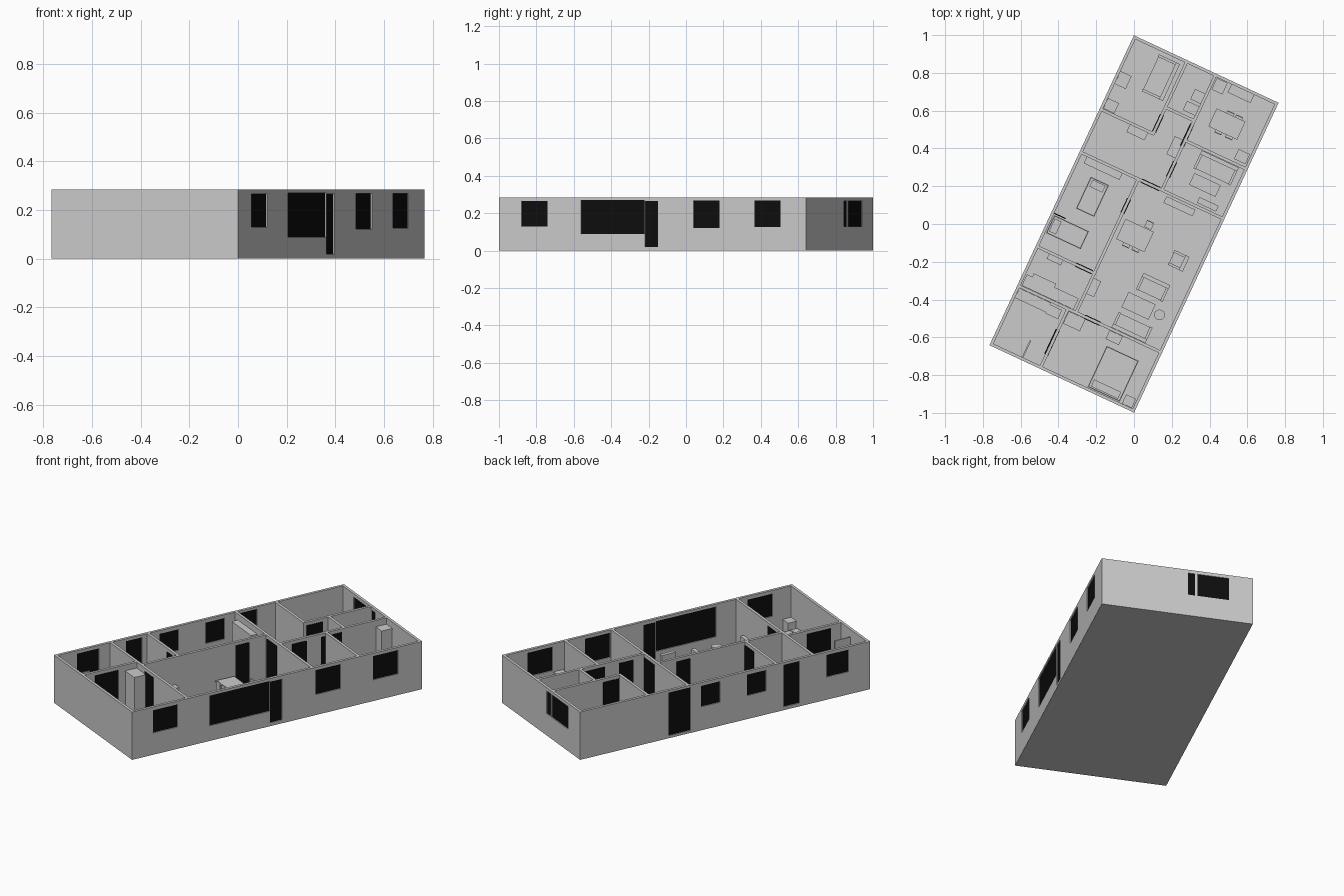
import bpy, bmesh, math
from mathutils import Matrix, Vector

if "Cube" in bpy.data.objects:
    bpy.data.objects.remove(bpy.data.objects["Cube"])

R = Matrix.Rotation(math.radians(-25), 4, 'Z')   # house is turned on its plot
HU, HV, H, T, F = 0.4225, 0.905, 0.285, 0.016, 0.012

black = bpy.data.materials.new("dark_panel")
black.diffuse_color = (0.004, 0.004, 0.004, 1)
black.use_nodes = True
black.node_tree.nodes["Principled BSDF"].inputs["Base Color"].default_value = black.diffuse_color


def make(name, boxes, mat=None):
    """One object out of boxes (u0, u1, v0, v1, z0, z1) in house axes."""
    bm = bmesh.new()
    for a, b, c, d, e, f in boxes:
        m = Matrix.Translation(((a + b) / 2, (c + d) / 2, (e + f) / 2)) @ Matrix.Diagonal((b - a, d - c, f - e, 1))
        bmesh.ops.create_cube(bm, size=1, matrix=R @ m)
    me = bpy.data.meshes.new(name)
    bm.to_mesh(me)
    bm.free()
    ob = bpy.data.objects.new(name, me)
    bpy.context.collection.objects.link(ob)
    if mat:
        me.materials.append(mat)
    return ob


def slab(along, pos, a, b, z0, z1, t):
    """Thin upright box centred on a wall line."""
    if along == 'v':
        return (pos - t / 2, pos + t / 2, a, b, z0, z1)
    return (a, b, pos - t / 2, pos + t / 2, z0, z1)


def outer_wall(name, along, pos, half, openings):
    """Outer wall with cut openings and a dark pane set into each."""
    wall = make(name, [slab(along, pos, -half, half, 0, H, T)])
    if not openings:
        return
    cut = make(name + "_cutter", [slab(along, pos, *o, T * 3) for o in openings])
    cut.hide_render = True
    mod = wall.modifiers.new("openings", 'BOOLEAN')
    mod.object, mod.operation, mod.solver = cut, 'DIFFERENCE', 'EXACT'
    bpy.context.view_layer.objects.active = wall
    bpy.ops.object.modifier_apply(modifier=mod.name)
    bpy.data.objects.remove(cut)
    make(name + "_panes", [slab(along, pos, *o, 0.005) for o in openings], black)


# Floor and outer walls
make("floor", [(-HU, HU, -HV, HV, 0, F)])
outer_wall("right_wall", 'v', HU - T / 2, HV, [
    (-.774, -.62, .13, .265), (-.421, -.048, .09, .27), (-.044, .031, .02, .265),
    (.241, .396, .122, .268), (.60, .754, .126, .268)])
outer_wall("left_wall", 'v', -HU + T / 2, HV, [
    (.217, .353, .015, .272), (.031, .149, .14, .265), (-.254, -.136, .14, .265),
    (-.465, -.365, .02, .27), (-.769, -.632, .135, .267)])
outer_wall("back_wall", 'u', HV - T / 2, HU - T, [(-.10, -.06, .13, .265), (-.29, -.113, .13, .265)])
outer_wall("front_wall", 'u', -HV + T / 2, HU - T, [])

# Inner walls: direction, position, from, to
IU, IV = HU - T, HV - T
for i, (d, p, a, b) in enumerate([
        ('u', .476, -IU, -.118), ('v', -.11, .468, IV), ('v', .058, .233, IV),
        ('u', .63, -.102, .05), ('u', .515, .066, IU), ('u', .225, -IU, IU),
        ('v', -.08, -.547, .217), ('u', -.325, -IU, -.088), ('u', -.555, -IU, IU),
        ('v', -.127, -IV, -.563)]):
    make(f"inner_wall_{i}", [slab(d, p, a, b, F, H, T)])
make("shower_screen", [slab('v', -.236, -IV, -.79, F, .24, .008)])
make("room_screen", [slab('u', -.127, -IU, -.34, F, .1, .006)], black)

# Inner doors
for i, (d, p, a, b) in enumerate([
        ('v', .056, .48, .61), ('v', -.11, .487, .586), ('u', .225, -.063, .045),
        ('u', -.325, -.188, -.092), ('v', -.129, -.823, -.677), ('v', -.08, .025, .11),
        ('v', .058, .3, .39), ('u', -.555, -.03, .06)]):
    make(f"inner_door_{i}", [slab(d, p, a, b, .015, .265, T + .007)], black)


def legs(a, b, c, d, z, w=.006):
    return [(u, u + w, v, v + w, F, z) for u in (a, b - w) for v in (c, d - w)]


def table(name, a, b, c, d, z):
    make(name, [(a, b, c, d, z - .008, z)] + legs(a + .006, b - .006, c + .006, d - .006, z - .008))


def side(a, b, c, d, back, w):
    """Strip of width w along one edge of a rectangle."""
    return {'+u': (b - w, b, c, d), '-u': (a, a + w, c, d),
            '+v': (a, b, d - w, d), '-v': (a, b, c, c + w)}[back]


def sofa(name, a, b, c, d, back, w=.022):
    arms = ('-v', '+v') if 'u' in back else ('-u', '+u')
    make(name, [(a + .003, b - .003, c + .003, d - .003, F, .055),
                (*side(a, b, c, d, back, w), F, .105)] +
         [(*side(a, b, c, d, s, .014), F, .075) for s in arms])


def chair(name, u, v, back, s=.02):
    r = (u - s, u + s, v - s, v + s)
    make(name, [(*r, .058, .064), (*side(*r, back, .005), .064, .118)] + legs(*r, .058, .005))


def bed(name, a, b, c, d, head):
    h = {'-u': (a + .01, a + .05, c + .015, d - .015), '-v': (a + .015, b - .015, c + .01, c + .05),
         '+v': (a + .015, b - .015, d - .05, d - .01)}[head]
    make(name, [(a, b, c, d, F, .045), (a + .003, b - .003, c + .003, d - .003, .045, .065), (*h, .065, .073)])


# Seating
sofa("bedroom_sofa", -.26, -.137, .655, .87, '+u')
sofa("back_lounge_sofa", .16, .377, .4, .505, '+v')
sofa("living_sofa", .155, .311, -.31, -.213, '+v')
sofa("front_living_sofa", .123, .321, -.546, -.456, '-v')
sofa("armchair", .252, .34, -.12, -.034, '+u')

# Tables and chairs
table("kitchen_table", .138, .306, .635, .74, .095)
table("dining_table", -.052, .113, -.112, .006, .095)
table("back_coffee_table", .176, .33, .312, .38, .06)
table("living_coffee_table", .126, .284, -.427, -.338, .06)
for i, (u, v, s) in enumerate([(.216, .735, '+v'), (.266, .735, '+v'), (.2, .64, '-v'), (.262, .64, '-v'),
                               (.075, .03, '+v'), (.065, -.11, '-v'), (.01, -.11, '-v')]):
    chair(f"chair_{i}", u, v, s)

# Round side table
bm = bmesh.new()
for r, z0, z1 in ((.028, .07, .078), (.006, F, .07)):
    bmesh.ops.create_cone(bm, cap_ends=True, segments=20, radius1=r, radius2=r, depth=z1 - z0,
                          matrix=R @ Matrix.Translation((.326, -.379, (z0 + z1) / 2)))
me = bpy.data.meshes.new("round_side_table")
bm.to_mesh(me)
bm.free()
bpy.context.collection.objects.link(bpy.data.objects.new("round_side_table", me))

# Beds
bed("front_bed", .142, .329, -.885, -.646, '-v')
bed("middle_bed", -.402, -.2, -.24, -.136, '-u')
bed("side_bed", -.313, -.207, -.055, .13, '+v')

# Cabinets and fittings: footprint and height
for name, a, b, c, d, z in [
        ("bedroom_desk", -.405, -.343, .63, .703, .1), ("bedroom_cabinet", -.405, -.343, .487, .545, .12),
        ("hall_sideboard", -.241, -.138, .426, .467, .11), ("washbasin", -.02, .049, .657, .709, .1),
        ("toilet", -.008, .049, .726, .784, .07), ("hall_cabinet", 0, .049, .409, .512, .11),
        ("fridge", .072, .133, .82, .885, .25), ("kitchen_counter", .156, .287, .842, .888, .115),
        ("kitchen_cupboard", .335, .4, .537, .593, .12), ("dining_sideboard", .095, .262, .169, .205, .09),
        ("lounge_sideboard", .255, .365, .244, .275, .08), ("side_wardrobe", -.376, -.17, .18, .216, .25),
        ("bath_cabinet", -.34, -.26, -.361, -.334, .11), ("bathtub", -.4, -.1, -.545, -.482, .075),
        ("bath_bench", -.369, -.24, -.482, -.462, .075), ("dining_cabinet", -.071, -.03, -.44, -.35, .12),
        ("nightstand", .122, .197, -.614, -.565, .08), ("corner_cabinet", .345, .4, -.887, -.836, .1),
        ("front_wardrobe", -.117, -.021, -.635, -.565, .25), ("wash_counter", -.405, -.224, -.62, -.565, .11),
        ("wash_cupboard", -.224, -.153, -.626, -.575, .11)]:
    make(name, [(a, b, c, d, F, z - .006), (a - .001, b + .001, c - .001, d + .001, z - .006, z)])
